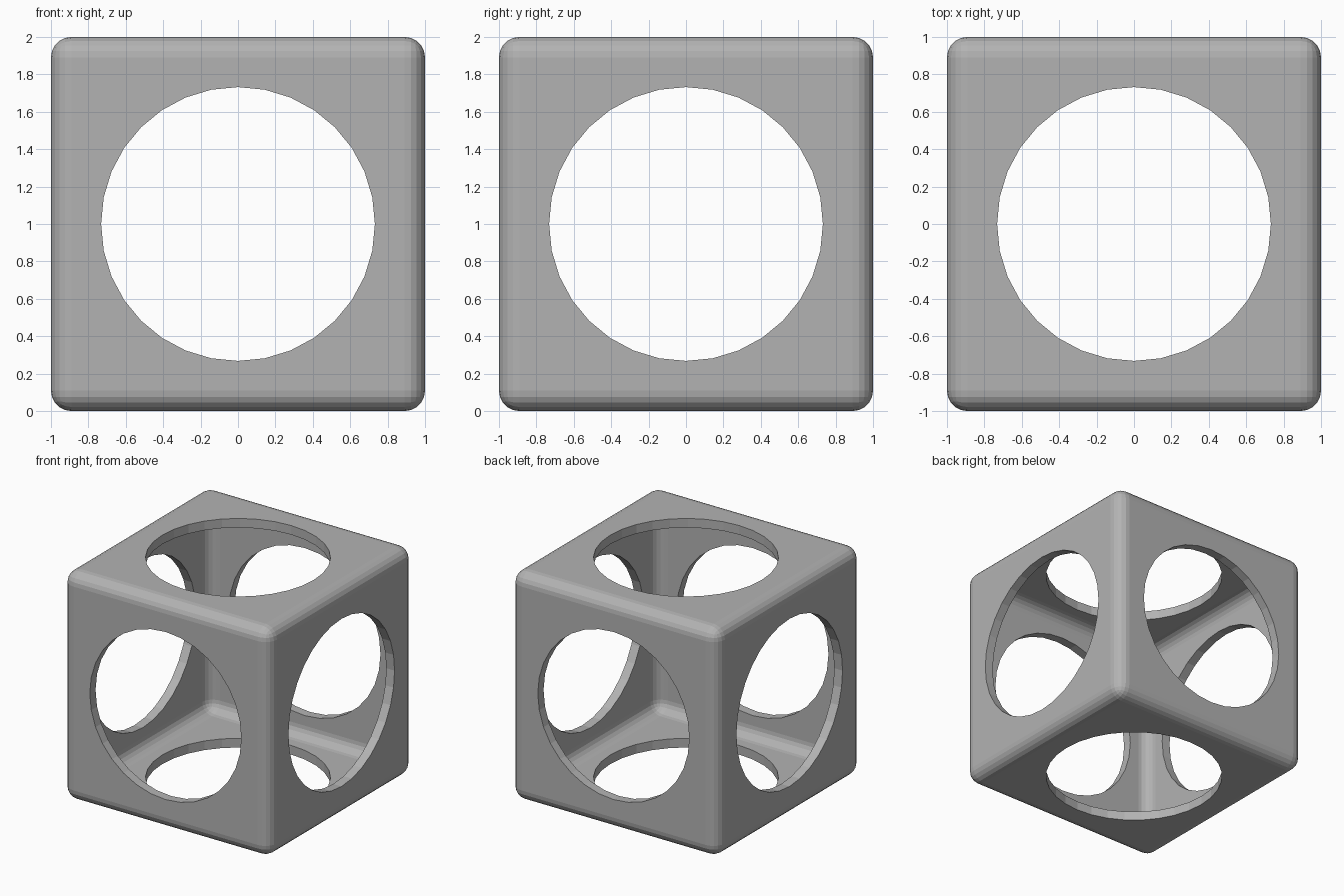
import bpy
from math import pi

default = bpy.data.objects.get("Cube")
if default:
    bpy.data.objects.remove(default, do_unlink=True)

CENTRE = (0, 0, 1)
WALL = 0.08
HOLE_RADIUS = 0.732

grey = bpy.data.materials.new("light_grey")
grey.use_nodes = True
colour = (0.45, 0.45, 0.45, 1)
grey.diffuse_color = colour
grey.node_tree.nodes["Principled BSDF"].inputs["Base Color"].default_value = colour


def apply_modifier(obj, name):
    bpy.ops.object.select_all(action="DESELECT")
    bpy.context.view_layer.objects.active = obj
    obj.select_set(True)
    bpy.ops.object.modifier_apply(modifier=name)


def rounded_cube(name, size, radius):
    bpy.ops.mesh.primitive_cube_add(size=size, location=CENTRE)
    obj = bpy.context.object
    obj.name = name
    obj.data.materials.append(grey)
    bevel = obj.modifiers.new("rounding", "BEVEL")
    bevel.width = radius
    bevel.segments = 5
    apply_modifier(obj, bevel.name)
    return obj


def cut(obj, cutter):
    boolean = obj.modifiers.new("cut", "BOOLEAN")
    boolean.operation = "DIFFERENCE"
    boolean.solver = "EXACT"
    boolean.object = cutter
    apply_modifier(obj, boolean.name)
    bpy.data.objects.remove(cutter, do_unlink=True)


# Hollow shell with rounded edges inside and out
frame = rounded_cube("hollow_cube_frame", 2, 0.11)
cut(frame, rounded_cube("cavity_cutter", 2 - 2 * WALL, 0.1))

# Round opening through each pair of opposite faces
for rotation in ((0, 0, 0), (pi / 2, 0, 0), (0, pi / 2, 0)):
    bpy.ops.mesh.primitive_cylinder_add(
        vertices=32, radius=HOLE_RADIUS, depth=3, location=CENTRE, rotation=rotation)
    hole = bpy.context.object
    hole.name = "hole_cutter"
    hole.data.materials.append(grey)
    cut(frame, hole)

# Faceted shading throughout
bpy.ops.object.select_all(action="DESELECT")
frame.select_set(True)
bpy.context.view_layer.objects.active = frame
bpy.ops.object.shade_flat()
